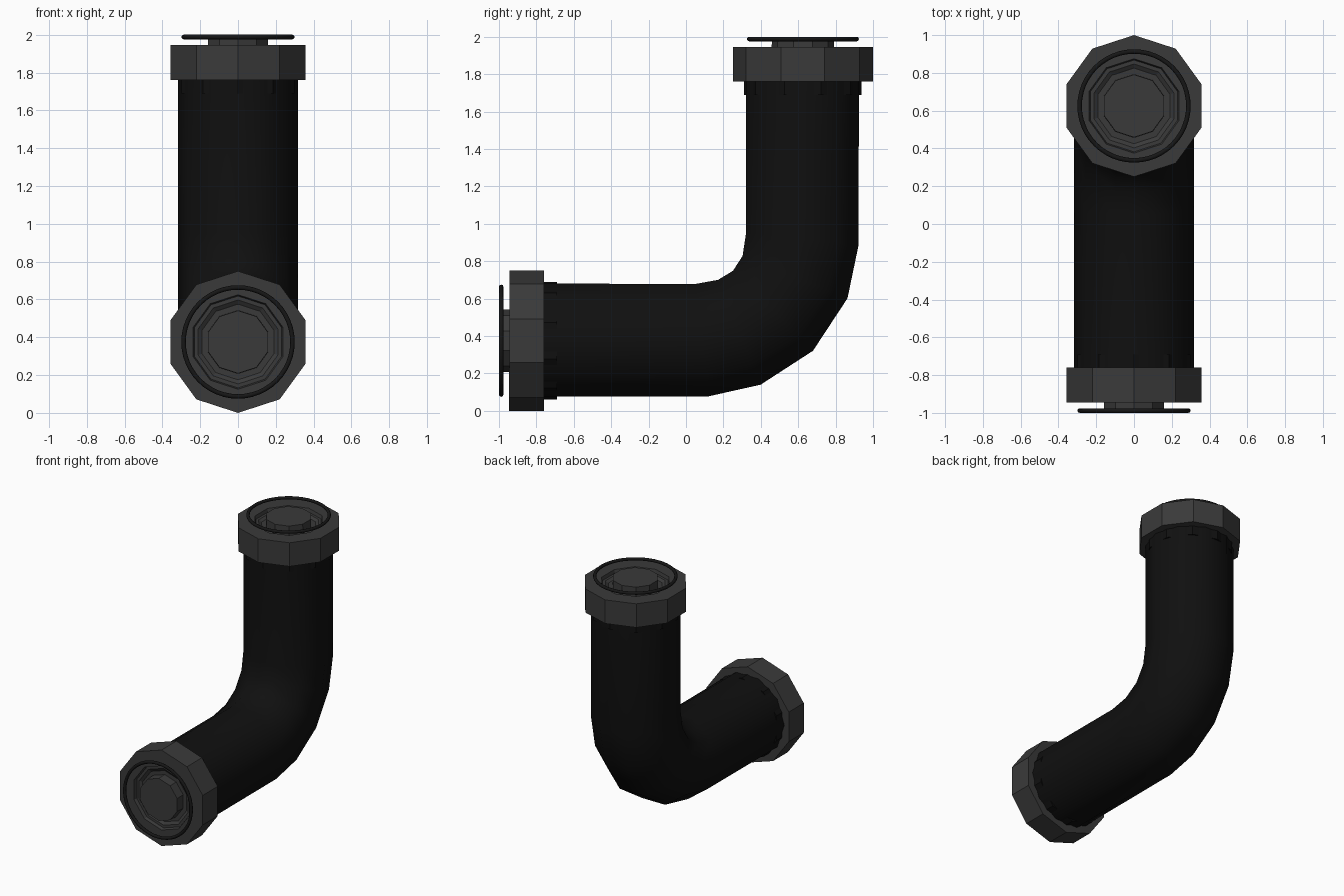
import bpy, bmesh
from math import cos, sin, pi, radians
from mathutils import Vector, Matrix

if "Cube" in bpy.data.objects:
    bpy.data.objects.remove(bpy.data.objects["Cube"])

SIDES = 10


def material(name, v):
    m = bpy.data.materials.new(name)
    m.diffuse_color = (v, v, v, 1)
    m.use_nodes = True
    m.node_tree.nodes["Principled BSDF"].inputs["Base Color"].default_value = m.diffuse_color
    return m


BLACK = material("black_rubber", 0.005)
RING = material("black_seal", 0.008)
GREY = material("dark_grey", 0.042)


def make_object(name, rings, mat, matrix=Matrix(), closed=False):
    """Skin a list of vertex rings; cap the ends unless the loop is closed."""
    bm = bmesh.new()
    loops = [[bm.verts.new(p) for p in ring] for ring in rings]
    pairs = list(zip(loops, loops[1:]))
    if closed:
        pairs.append((loops[-1], loops[0]))
    for a, b in pairs:
        n = len(a)
        for i in range(n):
            j = (i + 1) % n
            bm.faces.new((a[i], a[j], b[j], b[i]))
    if not closed:
        bm.faces.new(loops[0])
        bm.faces.new(loops[-1])
    bmesh.ops.recalc_face_normals(bm, faces=bm.faces)
    mesh = bpy.data.meshes.new(name)
    bm.to_mesh(mesh)
    bm.free()
    mesh.materials.append(mat)
    ob = bpy.data.objects.new(name, mesh)
    ob.matrix_world = matrix
    bpy.context.collection.objects.link(ob)
    return ob


def smooth(ob, angle):
    bpy.ops.object.select_all(action='DESELECT')
    ob.select_set(True)
    bpy.context.view_layer.objects.active = ob
    bpy.ops.object.shade_smooth_by_angle(angle=radians(angle))


def lathe_rings(profile, sides):
    """Rings about local z, with a vertex on local y."""
    return [[Vector((r * sin(2 * pi * i / sides), r * cos(2 * pi * i / sides), z))
             for i in range(sides)] for r, z in profile]


# Elbow pipe: (y, z, tilt of the cross-section in degrees)
path = [(-0.80, 0.378, 0), (0.085, 0.378, 6.5), (0.285, 0.42, 22), (0.465, 0.535, 45),
        (0.583, 0.715, 68), (0.622, 0.92, 83.5), (0.622, 1.80, 90)]
R = 0.318
pipe_rings = []
for y, z, t in path:
    t = radians(t)
    pipe_rings.append([Vector((R * cos(2 * pi * i / SIDES),
                               y - R * sin(2 * pi * i / SIDES) * sin(t),
                               z + R * sin(2 * pi * i / SIDES) * cos(t)))
                       for i in range(SIDES)])
pipe = make_object("elbow_pipe", pipe_rings, BLACK)
smooth(pipe, 40)

# Local profiles (radius, height): height 0 is the outermost plane of each end
collar_profile = [(0.30, -0.24), (0.375, -0.24), (0.375, -0.055), (0.25, -0.055),
                  (0.243, -0.08), (0.222, -0.08), (0.20, -0.095), (0.168, -0.095),
                  (0.166, -0.022)]
sleeve_profile = [(0.314, -0.31), (0.314, -0.20)]
seal_profile = [(0.288 + 0.012 * cos(2 * pi * k / 8), -0.012 + 0.012 * sin(2 * pi * k / 8))
                for k in range(8)]

ends = {"upper": Matrix.Translation((0, 0.625, 2.0)),
        "front": Matrix.Translation((0, -1.0, 0.375)) @ Matrix.Rotation(radians(90), 4, 'X')}

for end, mat in ends.items():
    # Ten-sided collar with recessed face and central hub
    make_object(end + "_collar", lathe_rings(collar_profile, SIDES), GREY, mat)
    # Short sleeve showing just behind the collar
    make_object(end + "_sleeve", lathe_rings(sleeve_profile, SIDES), BLACK, mat)
    # Thin round seal in front of the collar
    seal = make_object(end + "_seal", lathe_rings(seal_profile, 48), RING, mat, closed=True)
    smooth(seal, 60)
